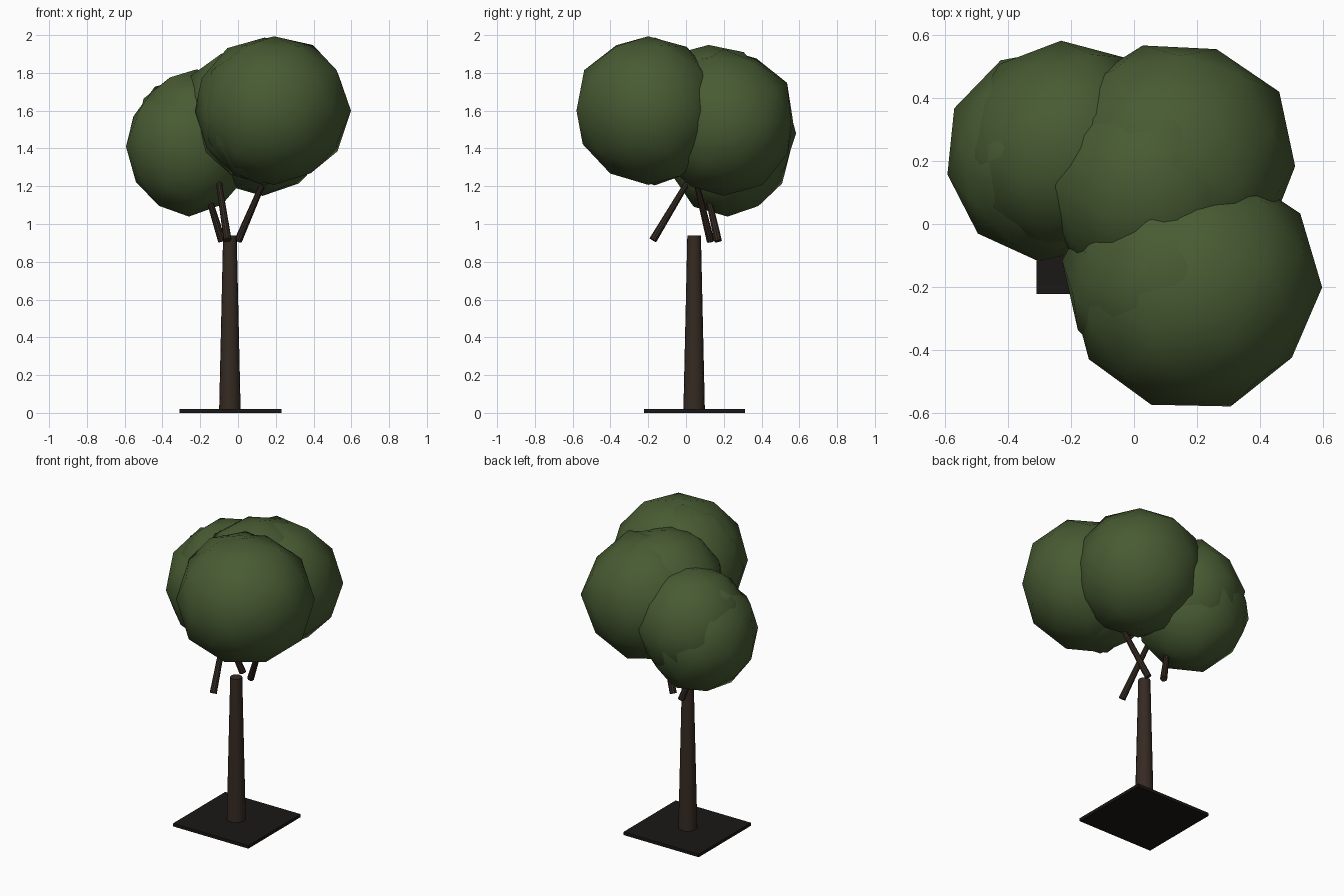
import bpy, random
from mathutils import Vector

if "Cube" in bpy.data.objects:
    bpy.data.objects.remove(bpy.data.objects["Cube"])

random.seed(4)


def material(name, rgb):
    m = bpy.data.materials.new(name)
    m.diffuse_color = (*rgb, 1)
    m.use_nodes = True
    m.node_tree.nodes["Principled BSDF"].inputs["Base Color"].default_value = m.diffuse_color
    return m


LEAF = material("leaf_green", (0.065, 0.105, 0.033))
BARK = material("bark_brown", (0.036, 0.023, 0.016))
SOIL = material("soil_black", (0.010, 0.009, 0.008))


def limb(name, a, b, r1, r2, sides):
    a, b = Vector(a), Vector(b)
    d = b - a
    bpy.ops.mesh.primitive_cone_add(vertices=sides, radius1=r1, radius2=r2,
                                    depth=d.length, location=(a + b) / 2,
                                    rotation=d.to_track_quat('Z', 'Y').to_euler())
    ob = bpy.context.object
    ob.name = name
    ob.data.materials.append(BARK)
    bpy.ops.object.shade_smooth_by_angle()


def foliage(name, centre, radii, turn):
    bpy.ops.mesh.primitive_ico_sphere_add(subdivisions=2, radius=1, location=centre,
                                          rotation=(0, 0, turn))
    ob = bpy.context.object
    ob.name = name
    ob.scale = radii
    for v in ob.data.vertices:  # slightly uneven clump
        v.co *= random.uniform(0.98, 1.04)
    ob.data.materials.append(LEAF)
    bpy.ops.object.shade_smooth()


# Square ground plate
bpy.ops.mesh.primitive_cube_add(size=1, location=(-0.04, 0.045, 0.01))
plate = bpy.context.object
plate.name = "ground_plate"
plate.scale = (0.54, 0.535, 0.02)
plate.data.materials.append(SOIL)

# Tapered trunk
limb("trunk", (-0.043, 0.043, 0.01), (-0.043, 0.043, 0.94), 0.057, 0.036, 16)

# Three branches, detached from the trunk and leaning into the crown
limb("branch_right", (0.0, 0.13, 0.91), (0.16, 0.04, 1.28), 0.021, 0.014, 10)
limb("branch_front", (-0.055, -0.175, 0.915), (-0.112, 0.05, 1.29), 0.021, 0.014, 10)
limb("branch_left", (-0.085, 0.17, 0.91), (-0.18, 0.10, 1.22), 0.021, 0.014, 10)

# Overlapping foliage clumps
foliage("foliage_front_right", (0.19, -0.20, 1.60), (0.40, 0.385, 0.395), 0.3)
foliage("foliage_back_right", (0.13, 0.20, 1.54), (0.385, 0.385, 0.385), 0.9)
foliage("foliage_middle", (0.06, 0.12, 1.58), (0.35, 0.36, 0.375), 0.0)
foliage("foliage_left_low", (-0.26, 0.22, 1.41), (0.335, 0.335, 0.36), 0.5)
foliage("foliage_left_high", (-0.22, 0.24, 1.48), (0.335, 0.325, 0.345), 1.3)
foliage("foliage_front_inner", (0.14, -0.165, 1.595), (0.37, 0.36, 0.38), 0.8)
